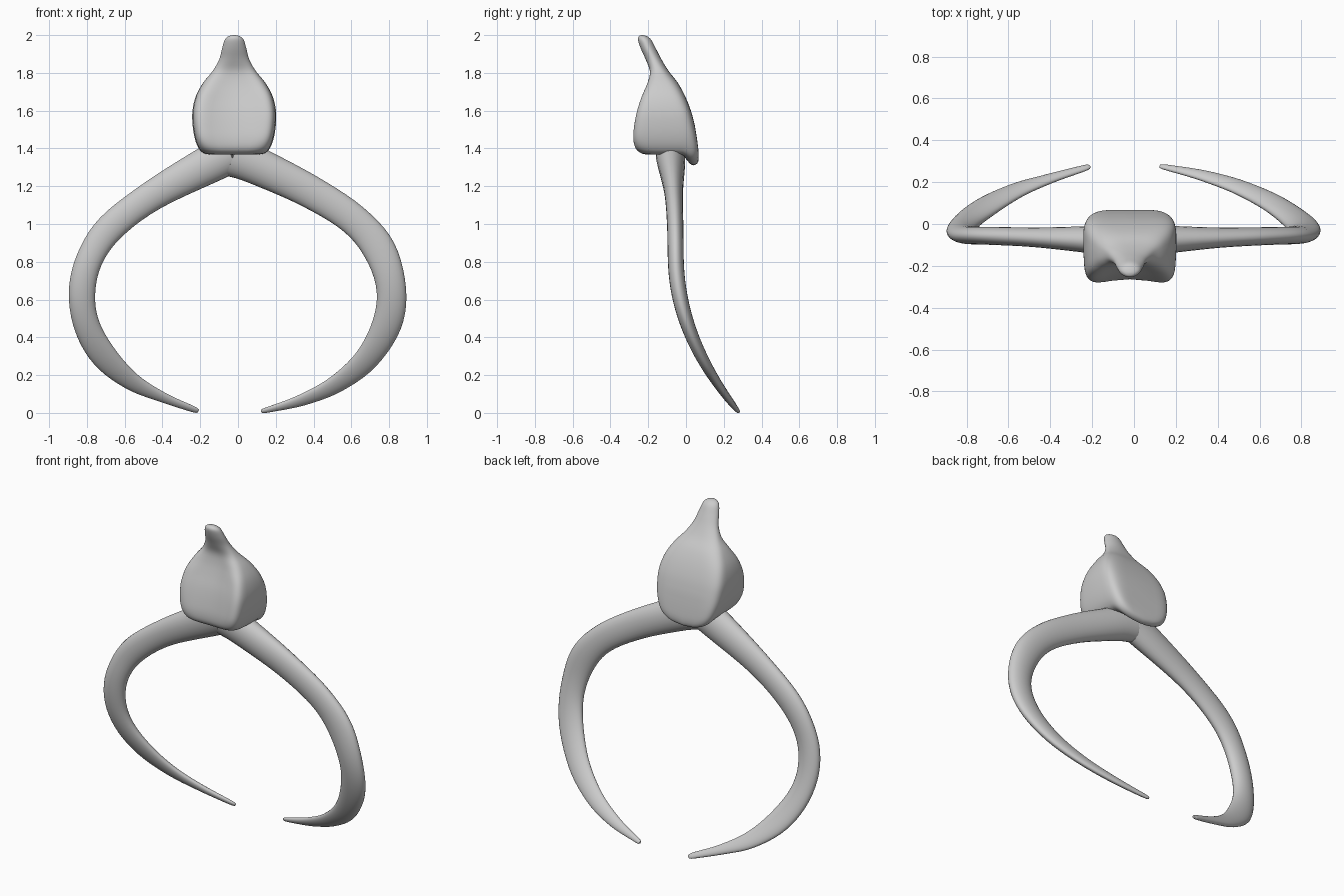
import bpy, bmesh, math
from mathutils import Vector


def spline(rows, steps):
    """Catmull-Rom resampling of equal-length rows of numbers."""
    out, n = [], len(rows)
    for i in range(n - 1):
        a, b, c, d = (rows[max(i - 1, 0)], rows[i], rows[i + 1], rows[min(i + 2, n - 1)])
        for s in range(steps):
            t = s / steps
            out.append([0.5 * (2 * q + (r - p) * t + (2 * p - 5 * q + 4 * r - w) * t * t
                               + (3 * q - p - 3 * r + w) * t ** 3)
                        for p, q, r, w in zip(a, b, c, d)])
    out.append(list(rows[-1]))
    return out


def loft(name, rings):
    """Skin a list of point rings and close both ends."""
    bm = bmesh.new()
    loops = [[bm.verts.new(p) for p in ring] for ring in rings]
    n = len(loops[0])
    for a, b in zip(loops, loops[1:]):
        for i in range(n):
            bm.faces.new((a[i], a[(i + 1) % n], b[(i + 1) % n], b[i]))
    bm.faces.new(loops[0][::-1])
    bm.faces.new(loops[-1])
    bmesh.ops.recalc_face_normals(bm, faces=bm.faces)
    mesh = bpy.data.meshes.new(name)
    bm.to_mesh(mesh)
    bm.free()
    ob = bpy.data.objects.new(name, mesh)
    bpy.context.collection.objects.link(ob)
    bpy.context.view_layer.objects.active = ob
    ob.select_set(True)
    bpy.ops.object.shade_smooth_by_angle(angle=math.radians(50))
    ob.select_set(False)
    return ob


def sweep(z):
    """Depth of the arms at height z: upright above, curling back below."""
    if z > 0.85:
        return -0.055 - 0.1 * (z - 0.85) ** 2
    return -0.055 + 0.338 * ((0.85 - z) / 0.85) ** 2.1


def arm(name, stations):
    """Flattened tapering horn. Rows: outer x, z, inner x, z, half depth."""
    rows = spline(stations, 5)
    outer = [Vector((r[0], sweep(r[1]), r[1])) for r in rows]
    inner = [Vector((r[2], sweep(r[3]), r[3])) for r in rows]
    mids = [(o + i) / 2 for o, i in zip(outer, inner)]
    rings = []
    for i, r in enumerate(rows):
        tangent = (mids[min(i + 1, len(mids) - 1)] - mids[max(i - 1, 0)]).normalized()
        wide = (outer[i] - inner[i]) / 2
        half = wide.length
        wide = (wide - tangent * wide.dot(tangent)).normalized() * half
        deep = tangent.cross(wide).normalized() * r[4]
        rings.append([mids[i] + wide * math.cos(a) + deep * math.sin(a)
                      for a in (math.tau * k / 24 for k in range(24))])
    return loft(name, rings)


arm("left_arm", [
    (-0.08, 1.46, 0.01, 1.28, 0.075),
    (-0.19, 1.41, -0.07, 1.245, 0.07),
    (-0.50, 1.215, -0.40, 1.09, 0.048),
    (-0.74, 1.02, -0.61, 0.94, 0.043),
    (-0.855, 0.83, -0.72, 0.79, 0.042),
    (-0.895, 0.64, -0.757, 0.62, 0.041),
    (-0.865, 0.44, -0.73, 0.47, 0.037),
    (-0.77, 0.27, -0.64, 0.32, 0.031),
    (-0.61, 0.145, -0.52, 0.19, 0.024),
    (-0.43, 0.07, -0.38, 0.10, 0.018),
    (-0.25, 0.008, -0.235, 0.035, 0.012),
    (-0.212, 0.002, -0.210, 0.016, 0.006)])

arm("right_arm", [
    (0.02, 1.46, -0.075, 1.26, 0.078),
    (0.13, 1.405, 0.04, 1.225, 0.072),
    (0.42, 1.25, 0.33, 1.10, 0.05),
    (0.66, 1.09, 0.56, 0.96, 0.043),
    (0.82, 0.91, 0.68, 0.81, 0.042),
    (0.888, 0.67, 0.735, 0.64, 0.041),
    (0.865, 0.46, 0.71, 0.475, 0.037),
    (0.74, 0.26, 0.62, 0.31, 0.031),
    (0.56, 0.125, 0.48, 0.18, 0.024),
    (0.36, 0.045, 0.32, 0.092, 0.019),
    (0.16, 0.004, 0.16, 0.03, 0.012),
    (0.122, 0.002, 0.124, 0.016, 0.006)])

# Head: rounded-square levels. Rows: z, half width, front y, back y, squareness, front dent
levels = [
    (1.372, 0.02, -0.12, -0.08, 3.0, 0.0),
    (1.368, 0.11, -0.19, 0.000, 3.6, 0.0),
    (1.374, 0.160, -0.240, 0.050, 4.4, 0.005),
    (1.400, 0.188, -0.276, 0.067, 5.4, 0.016),
    (1.450, 0.208, -0.293, 0.062, 6.0, 0.030),
    (1.520, 0.220, -0.290, 0.047, 6.0, 0.038),
    (1.600, 0.221, -0.276, 0.026, 5.6, 0.042),
    (1.680, 0.202, -0.250, -0.006, 4.8, 0.040),
    (1.750, 0.163, -0.218, -0.045, 3.6, 0.024),
    (1.810, 0.114, -0.199, -0.092, 2.7, 0.008),
    (1.870, 0.080, -0.213, -0.129, 2.2, 0.0),
    (1.930, 0.064, -0.240, -0.160, 2.0, 0.0),
    (1.975, 0.050, -0.254, -0.184, 2.0, 0.0),
    (1.994, 0.030, -0.249, -0.207, 2.0, 0.0),
    (2.000, 0.006, -0.236, -0.228, 2.0, 0.0)]

rings = []
for z, hx, front, back, power, dent in spline(levels, 4):
    ring = []
    for k in range(64):
        a = math.tau * k / 64
        c, s = math.cos(a), math.sin(a)
        u = math.copysign(abs(c) ** (2 / power), c)
        v = math.copysign(abs(s) ** (2 / power), s)
        # the front is a little narrower than the back
        x = u * hx * (1 - 0.04 * max(0, -v))
        y = (front + back) / 2 + v * (back - front) / 2
        y += dent * max(0, -v) * (1 - u * u) ** 1.5
        # the back plate dips to a rounded lower edge
        low = max(0, min(1, (1.52 - z) / 0.13))
        rear = max(0, min(1, (y + 0.03) / 0.07))
        dip = 0.06 * low * rear * rear * (3 - 2 * rear) * max(0, 1 - (x / 0.2) ** 2)
        ring.append((x - 0.02, y, z - dip))
    rings.append(ring)
loft("head", rings)
